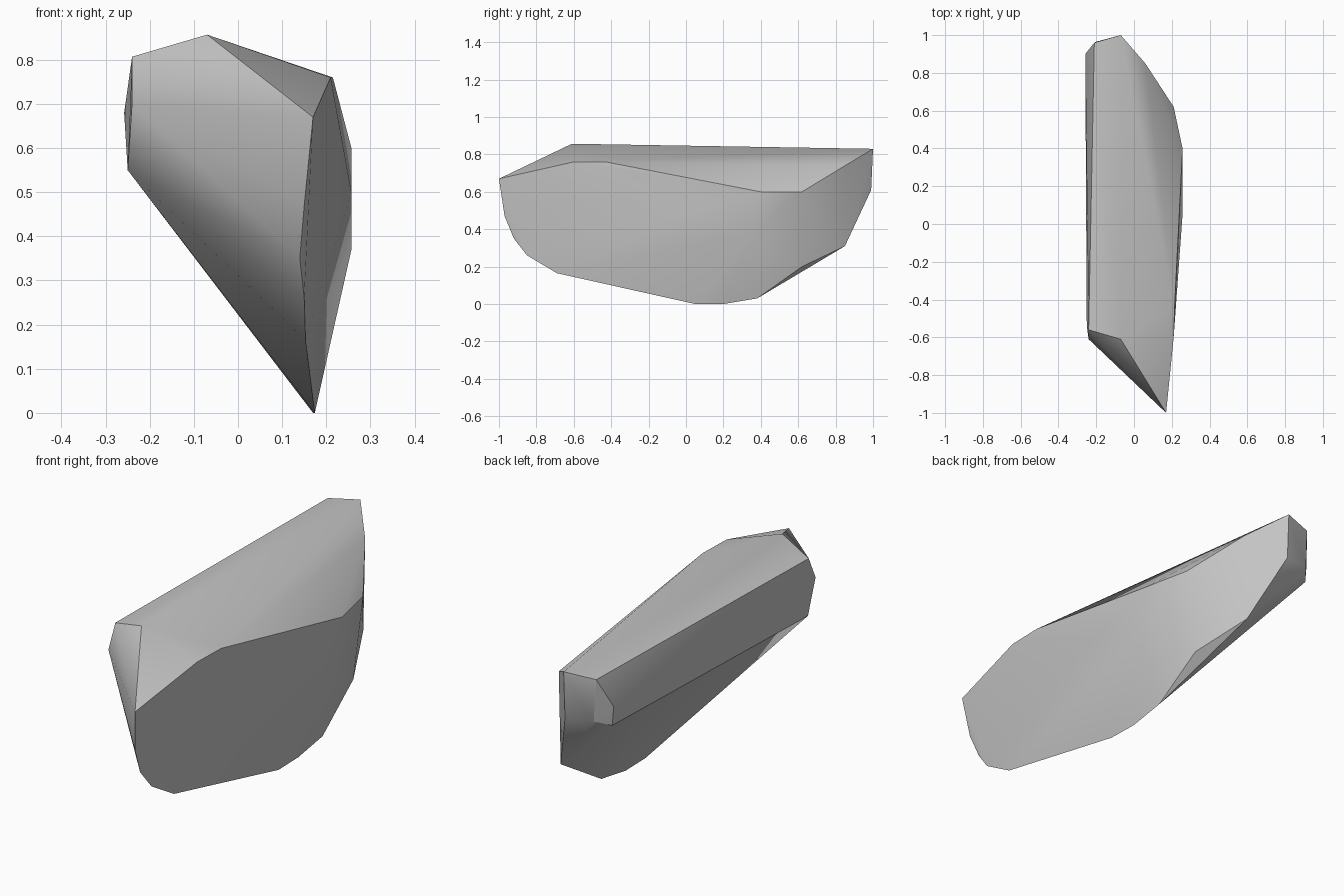
import bpy
import bmesh
import math

default_cube = bpy.data.objects.get("Cube")
if default_cube:
    bpy.data.objects.remove(default_cube, do_unlink=True)

# Stone colour
stone_grey = bpy.data.materials.new("stone_grey")
stone_grey.use_nodes = True
colour = (0.55, 0.55, 0.55, 1.0)
stone_grey.diffuse_color = colour
stone_grey.node_tree.nodes["Principled BSDF"].inputs["Base Color"].default_value = colour

# Rim of the broad flat side, from the front tip down under the belly
lower_rim = [
    (.17, -1, .67), (.15, -.97, .47), (.14, -.92, .35), (.15, -.85, .26),
    (.153, -.69, .165), (.174, .05, 0), (.17, .2, 0), (.17, .38, .03),
    (.16, .62, .2),
]
# Upper rim and the slight bulge of the broad flat side
upper_rim = [
    (.21, -.6, .76), (.215, -.43, .76), (.257, .4, .6), (.21, .62, .6),
    (.257, .05, .5), (.257, .35, .37),
]
# Top ridge and the narrow strip beside it
ridge = [
    (-.07, -.61, .857), (-.07, 1, .83),
    (-.24, -.56, .807), (-.21, .96, .815),
]
# Narrow side opposite the broad face
narrow_side = [
    (-.24, -.61, .7), (-.25, -.54, .55), (-.258, .9, .68), (-.25, .9, .59),
]
# Blunt back end
back_end = [
    (-.2, .965, .62), (-.07, .99, .61), (.05, .85, .31), (.06, .85, .74),
]


def build_hull(name, points, material):
    """Wrap the chiselled corners in one closed convex skin."""
    mesh = bpy.data.meshes.new(name)
    bm = bmesh.new()
    for point in points:
        bm.verts.new(point)
    bmesh.ops.convex_hull(bm, input=bm.verts[:])
    loose = [v for v in bm.verts if not v.link_faces]
    bmesh.ops.delete(bm, geom=loose, context="VERTS")
    bmesh.ops.recalc_face_normals(bm, faces=bm.faces[:])
    bm.to_mesh(mesh)
    bm.free()
    mesh.materials.append(material)
    obj = bpy.data.objects.new(name, mesh)
    bpy.context.collection.objects.link(obj)
    return obj


# Single angular boulder, soft within facets and crisp along its main edges
boulder = build_hull(
    "boulder", lower_rim + upper_rim + ridge + narrow_side + back_end, stone_grey
)
bpy.ops.object.select_all(action="DESELECT")
boulder.select_set(True)
bpy.context.view_layer.objects.active = boulder
bpy.ops.object.shade_smooth_by_angle(angle=math.radians(30))
